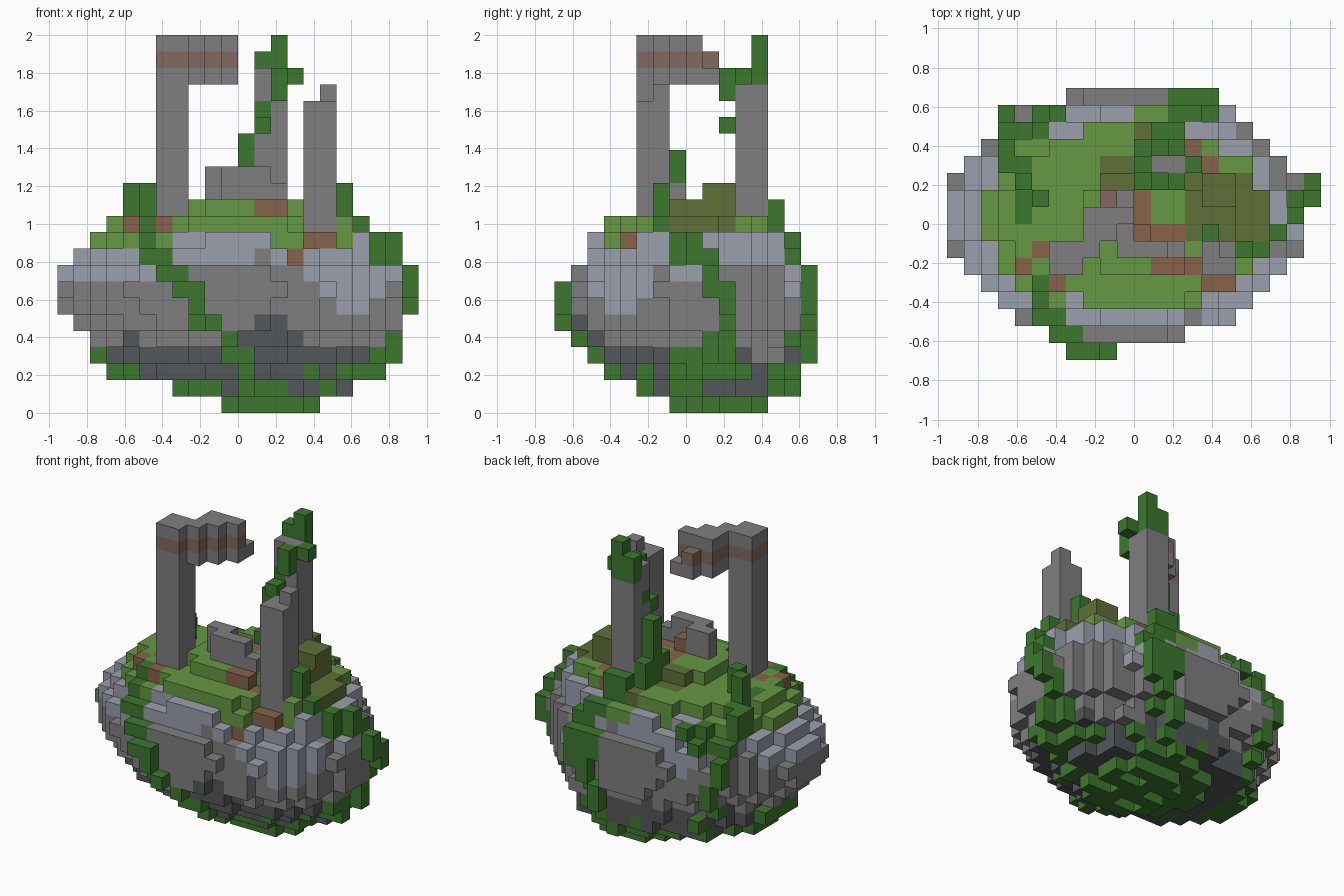
import bpy, bmesh, math
from mathutils import Vector

if "Cube" in bpy.data.objects:
    bpy.data.objects.remove(bpy.data.objects["Cube"])

S = 2 / 23  # edge length of one block


def lin(c):
    c = c * 1.05 / 255
    return c / 12.92 if c <= 0.04045 else ((c + 0.055) / 1.055) ** 2.4


PALETTE = {
    "stone": (121, 121, 121), "pale_stone": (147, 152, 164), "dark_stone": (79, 83, 85),
    "vine_green": (58, 114, 44), "grass": (97, 145, 63), "olive_moss": (90, 106, 52),
    "soil": (129, 94, 70), "rust_band": (124, 101, 91),
}
MATS = {}
for key, rgb in PALETTE.items():
    MATS[key] = bpy.data.materials.new(key)
    MATS[key].diffuse_color = (*[lin(c) for c in rgb], 1)

cells = {}  # block -> (part, colour)


def box(part, col, x, y, z):
    """Fill half-open block ranges."""
    for i in range(*x):
        for j in range(*y):
            for k in range(*z):
                cells[i, j, k] = (part, col)


def wob(i, j):
    """Smooth repeatable variation from -1 to 1."""
    return math.sin(i * 0.62 + 1) * math.cos(j * 0.55)


# Island: stacked elliptical layers (x0, x1, y0, y1, radius padding)
LAYERS = [(-1, 5, -1, 5, .1), (-4, 7, -2, 6, -.1), (-8, 8, -4, 7, -.25), (-9, 9, -5, 7, -.2),
          (-9, 9, -6, 7, -.2), (-10, 10, -7, 8, -.35), (-11, 10, -7, 8, -.3),
          (-11, 10, -7, 8, -.05), (-11, 10, -7, 8, -.35), (-10, 9, -6, 7, -.15),
          (-9, 9, -6, 7, -.25), (-8, 8, -5, 6, -.1), (-3, 4, -3, 3, .6)]


def island_colour(i, j, k, r):
    w = wob(i, j)
    speck = math.sin(i * 1.7 + j * 2.3 + k)
    if k == 0:
        return "vine_green"
    if k == 1 and (i < -1 or (i > 4 and j < 1) or (-1 < i < 3 and j < 0) or j > 4):
        return "vine_green"
    if k == 2 and r > 0.65 and (abs(i + .5) > 6 or speck > 0.93):
        return "vine_green"
    if k == 3 and r > 0.8 and abs(i + .5) > 8:
        return "vine_green"
    if k >= 11:
        return "grass"
    if k == 10:
        rim = (j < -4 and (-5 < i < 2)) or i > 6 or (r > 0.8 and j > -4 and i > -6)
        if -1 < i < 2 and j > 3:
            rim = False
        return "pale_stone" if rim else "grass"
    dark = 4 + (-1 < i < 4 and j < 0) + (0 < i < 3 and j < 0) - (j > 3 and i > 3)
    if k < dark or (k == 4 and r > .8 and speck > .8):
        return "dark_stone"
    pale = 7.9 - 1.2 * w
    if i < -4 and j < 3:
        pale = 8
    if j < 0 and -4 < i < 1:
        pale = 9
    if i > 3 and j < -2:
        pale = 7 if i > 4 else 8
    if 5 < i < 8 and j < -3:
        pale = 6
    if j > 2 and i > 5:
        pale = 9
    if j == 7 and i < -1:
        pale = 10
    return "pale_stone" if k >= pale else "stone"


body = set()
for k, (x0, x1, y0, y1, pad) in enumerate(LAYERS):
    cx, cy, rx, ry = (x0 + x1) / 2, (y0 + y1) / 2, (x1 - x0) / 2 + pad, (y1 - y0) / 2 + pad
    for i in range(x0, x1):
        for j in range(y0, y1):
            r = ((i + .5 - cx) / rx) ** 2 + ((j + .5 - cy) / ry) ** 2
            if r > 1 or (k == 0 and (i * 3 + j * 5) % 7 in (0, 3)):
                continue
            # Notches at the front right of the meadow
            if (k == 11 and i > 3 and j < -3) or (k == 10 and i > 3 and j < -4):
                continue
            if k == 10 and i > 5 and j == -4:
                continue
            body.add((i, j, k))
            cells[i, j, k] = ("island", island_colour(i, j, k, r))


def paint(col, x, y):
    """Recolour the topmost island blocks in a rectangle."""
    for i in range(*x):
        for j in range(*y):
            ks = [k for k in range(13) if (i, j, k) in body]
            if ks:
                cells[i, j, ks[-1]] = ("island", col)


# Soil and moss patches on the meadow
for x, y in [((1, 4), (-3, -2)), ((4, 6), (-4, -3)), ((-7, -6), (-3, -2)), ((-6, -5), (-2, -1)),
             ((-5, -4), (-4, -3)), ((3, 4), (4, 5)), ((3, 5), (3, 4)), ((0, 1), (0, 2)),
             ((-1, 0), (-1, 0)), ((1, 3), (-1, 0))]:
    paint("soil", x, y)
for j in (-6, -5):
    if (3, j, 9) in body and (3, j, 10) in body:
        cells[3, j, 9] = ("island", "soil")
paint("olive_moss", (-2, 1), (2, 4))
paint("olive_moss", (0, 1), (4, 6))
paint("olive_moss", (3, 8), (-1, 2))

# Bush on the right of the meadow
box("bush", "olive_moss", (3, 7), (-1, 3), (11, 12))
box("bush", "olive_moss", (4, 6), (-1, 3), (12, 13))
box("bush", "olive_moss", (4, 6), (1, 3), (13, 14))

# Broken low wall
box("low_wall", "stone", (-1, 3), (-2, -1), (13, 14))
box("low_wall", "stone", (-1, 2), (-2, -1), (14, 15))
box("low_wall", "stone", (-2, 0), (-1, 0), (13, 15))
box("low_wall", "soil", (0, 1), (-1, 0), (13, 14))

# Left tower with a stepped diagonal beam
box("left_tower", "stone", (-5, -3), (-3, -1), (10, 20))
BEAM = [(-5, -3, -1), (-4, -3, -1), (-3, -2, 1), (-2, -1, 1), (-1, 0, 1)]
for i, y0, y1 in BEAM:
    for k in (20, 21, 22):
        box("beam", "rust_band" if k == 21 else "stone", (i, i + 1), (y0, y1), (k, k + 1))
box("beam", "stone", (-2, 0), (1, 2), (20, 21))
box("beam", "rust_band", (-2, -1), (1, 2), (21, 22))

# Rear pillar and right pillar with broken tops
box("rear_pillar", "stone", (1, 3), (3, 5), (11, 20))
box("rear_pillar", "stone", (1, 3), (3, 4), (20, 21))
box("rear_pillar", "vine_green", (1, 2), (3, 4), (18, 19))
box("rear_pillar", "vine_green", (2, 3), (4, 5), (20, 23))
box("rear_pillar", "vine_green", (1, 2), (4, 5), (20, 22))
box("right_pillar", "stone", (4, 6), (-3, -1), (9, 19))
box("right_pillar", "stone", (5, 6), (-2, -1), (19, 20))
box("right_pillar", "stone", (4, 5), (-1, 0), (13, 14))


def vine(axis, side, path):
    """Hang blocks just outside the island along (position, height) steps."""
    lim = (11, 8)[axis]
    for a, k in path:
        line = [c[axis] for c in body if c[2] == k and c[1 - axis] == a]
        if not line:
            continue
        p = (max(line) if side > 0 else min(line)) + side
        p = max(-lim, min(lim - 1, p))
        cell = (p, a, k) if axis == 0 else (a, p, k)
        cells[cell] = ("hanging_vines", "vine_green")


# Vines hanging over the front, right, back and left flanks
vine(1, -1, [(-6, 11), (-6, 10), (-6, 9), (-5, 9), (-5, 8), (-4, 8), (-4, 7), (-3, 7), (-3, 6),
             (-3, 5), (-2, 5), (-1, 4), (-1, 3), (0, 3), (0, 2), (0, 1)])
vine(0, 1, [(0, 10), (0, 9), (1, 9), (1, 8), (2, 7), (2, 6), (2, 5),
            (2, 4), (1, 4), (1, 3), (0, 2)])
vine(1, 1, [(2, 10), (3, 10), (3, 9), (4, 9), (4, 8), (4, 7), (3, 6),
            (4, 6), (3, 5), (2, 4), (3, 4), (2, 3), (2, 2), (1, 1)])
vine(1, 1, [(-5, 10), (-6, 10), (-6, 9), (-7, 9), (-8, 9), (-8, 8), (-8, 7), (-7, 6),
            (-7, 5), (-7, 4), (-6, 3), (-6, 2)])
box("hanging_vines", "vine_green", (10, 11), (1, 2), (7, 9))
box("hanging_vines", "vine_green", (10, 11), (2, 3), (6, 8))
box("hanging_vines", "vine_green", (8, 9), (-1, 0), (9, 11))
box("hanging_vines", "vine_green", (2, 5), (7, 8), (7, 9))

# Climbers and shrubs standing on the meadow
for x, y, z in [((-7, -6), (0, 2), (11, 12)), ((-6, -5), (1, 2), (11, 14)),
                ((-7, -6), (2, 3), (11, 14)), ((-7, -6), (3, 4), (11, 12)),
                ((-8, -7), (3, 5), (10, 12)), ((6, 7), (-2, -1), (11, 14)),
                ((7, 8), (-2, -1), (11, 12)), ((4, 5), (-1, 0), (14, 16)),
                ((0, 1), (3, 4), (12, 17)), ((0, 1), (4, 5), (12, 14)),
                ((0, 1), (2, 3), (13, 14)), ((1, 2), (2, 3), (17, 18)),
                ((2, 3), (2, 3), (19, 21)), ((3, 4), (3, 4), (20, 21)), ((1, 3), (5, 6), (11, 13))]:
    box("climbing_vines", "vine_green", x, y, z)

# Turn the visible block faces of each part into a mesh
for part in sorted({p for p, _ in cells.values()}):
    bm, verts, slots = bmesh.new(), {}, []
    mesh = bpy.data.meshes.new(part)
    for pos, (owner, col) in cells.items():
        if owner != part:
            continue
        if col not in slots:
            slots.append(col)
            mesh.materials.append(MATS[col])
        for axis in range(3):
            for side in (0, 1):
                near = list(pos)
                near[axis] += 2 * side - 1
                if tuple(near) in cells:
                    continue
                ring = []
                for u, v in ((0, 0), (1, 0), (1, 1), (0, 1)):
                    q = list(pos)
                    q[axis] += side
                    q[(axis + 1) % 3] += u
                    q[(axis + 2) % 3] += v
                    q = tuple(q)
                    if q not in verts:
                        verts[q] = bm.verts.new(Vector(q) * S)
                    ring.append(verts[q])
                face = bm.faces.new(ring if side else ring[::-1])
                face.material_index = slots.index(col)
    bm.to_mesh(mesh)
    bm.free()
    bpy.context.collection.objects.link(bpy.data.objects.new(part, mesh))

for m in bpy.data.materials:
    if m.users and not m.is_grease_pencil:
        m.use_nodes = True
        m.node_tree.nodes["Principled BSDF"].inputs["Base Color"].default_value = m.diffuse_color
